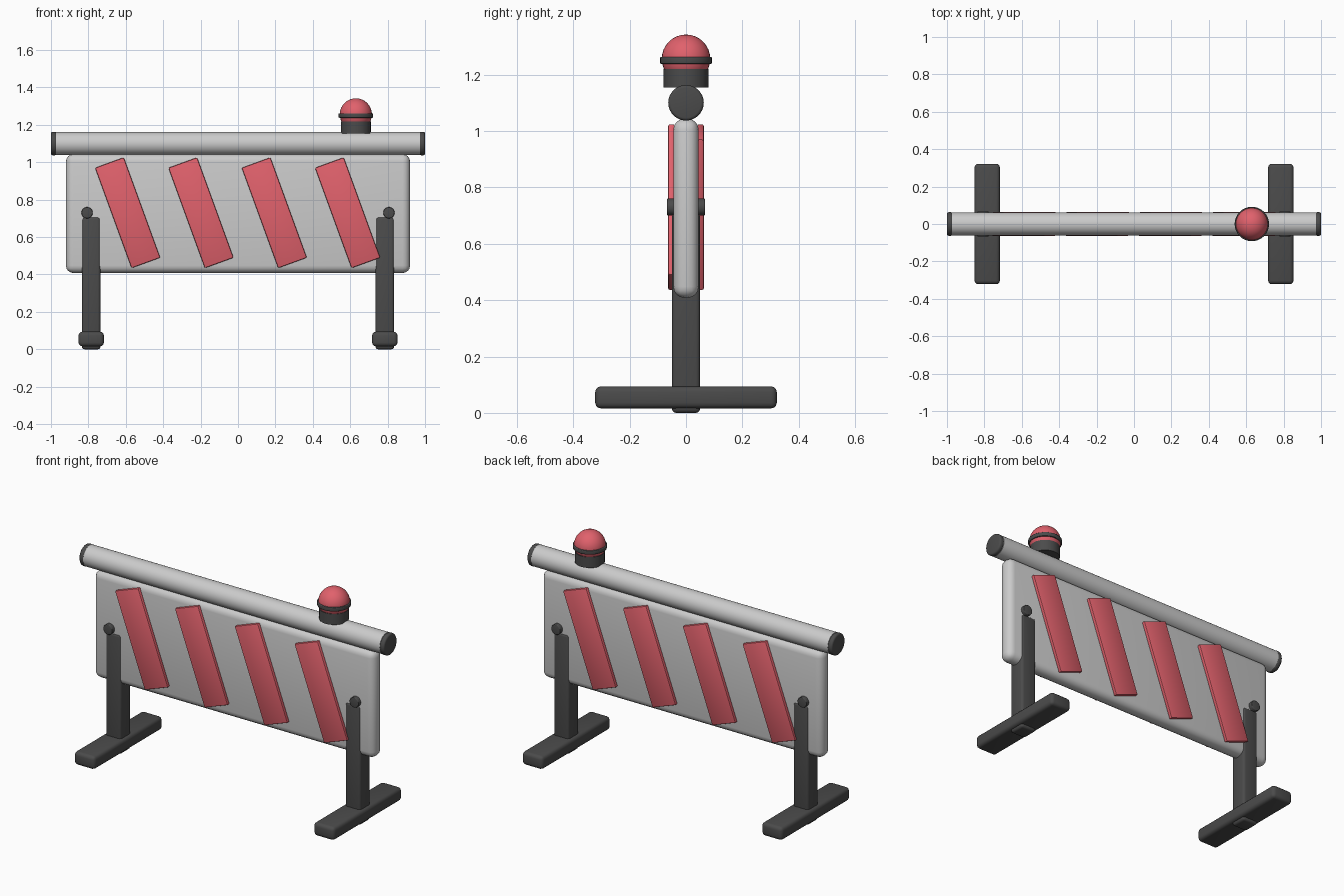
import bpy, bmesh
from math import radians
from mathutils import Matrix

if "Cube" in bpy.data.objects:
    bpy.data.objects.remove(bpy.data.objects["Cube"])


def material(name, rgb):
    m = bpy.data.materials.new(name)
    m.diffuse_color = (*rgb, 1)
    m.use_nodes = True
    m.node_tree.nodes["Principled BSDF"].inputs["Base Color"].default_value = m.diffuse_color
    return m


DARK = material("dark_grey", (0.07, 0.07, 0.07))
RED = material("red", (0.75, 0.12, 0.15))


def finish(name, bm, mat=None, bevel=0, segments=3):
    mesh = bpy.data.meshes.new(name)
    bm.to_mesh(mesh)
    bm.free()
    ob = bpy.data.objects.new(name, mesh)
    bpy.context.collection.objects.link(ob)
    if mat:
        mesh.materials.append(mat)
    bpy.ops.object.select_all(action='DESELECT')
    ob.select_set(True)
    bpy.context.view_layer.objects.active = ob
    if bevel:
        mod = ob.modifiers.new("Bevel", 'BEVEL')
        mod.width, mod.segments = bevel, segments
        mod.limit_method = 'ANGLE'
        bpy.ops.object.modifier_apply(modifier=mod.name)
    bpy.ops.object.shade_smooth_by_angle(angle=radians(35))
    return ob


def box(name, center, size, mat=None, bevel=0.015, segments=3, tilt=0):
    bm = bmesh.new()
    bmesh.ops.create_cube(bm, size=1, matrix=Matrix.Translation(center)
                          @ Matrix.Rotation(tilt, 4, 'Y') @ Matrix.Diagonal((*size, 1)))
    return finish(name, bm, mat, bevel, segments)


def cylinder(name, center, radius, depth, axis='Z', mat=None, bevel=0):
    turn = {'Z': Matrix(), 'X': Matrix.Rotation(radians(90), 4, 'Y'),
            'Y': Matrix.Rotation(radians(90), 4, 'X')}[axis]
    bm = bmesh.new()
    bmesh.ops.create_cone(bm, cap_ends=True, segments=32, radius1=radius, radius2=radius,
                          depth=depth, matrix=Matrix.Translation(center) @ turn)
    return finish(name, bm, mat, bevel)


# Board and top rail
box("panel", (0, 0, 0.726), (1.84, 0.09, 0.636), None, 0.04, 4)
cylinder("top_rail", (0, 0, 1.10), 0.062, 1.945, 'X')

# Supports on both sides
for side, s in (("left", -1), ("right", 1)):
    cylinder(f"{side}_rail_cap", (s * 0.985, 0, 1.10), 0.063, 0.03, 'X', DARK, 0.01)
    box(f"{side}_post", (s * 0.785, 0, 0.354), (0.10, 0.10, 0.708), DARK, 0.015)
    box(f"{side}_foot", (s * 0.785, 0, 0.055), (0.136, 0.644, 0.078), DARK, 0.02)
    cylinder(f"{side}_bolt", (s * 0.807, 0, 0.73), 0.03, 0.136, 'Y', DARK, 0.004)

# Slanted stripes; the back set is the front set turned half round
for face, s in (("front", 1), ("back", -1)):
    for i in range(4):
        x = -0.59 + 0.392 * i
        box(f"{face}_stripe_{i + 1}", (s * x, s * -0.052, 0.73), (0.163, 0.022, 0.57),
            RED, 0.006, 2, radians(-20 * s))

# Warning lamp
LX = 0.63
cylinder("lamp_base", (LX, 0, 1.187), 0.08, 0.064, 'Z', DARK)
cylinder("lamp_ring", (LX, 0, 1.25), 0.092, 0.024, 'Z', DARK, 0.004)
bm = bmesh.new()
bmesh.ops.create_uvsphere(bm, u_segments=32, v_segments=16, radius=0.086,
                          matrix=Matrix.Translation((LX, 0, 1.256)))
finish("lamp_dome", bm, RED)
